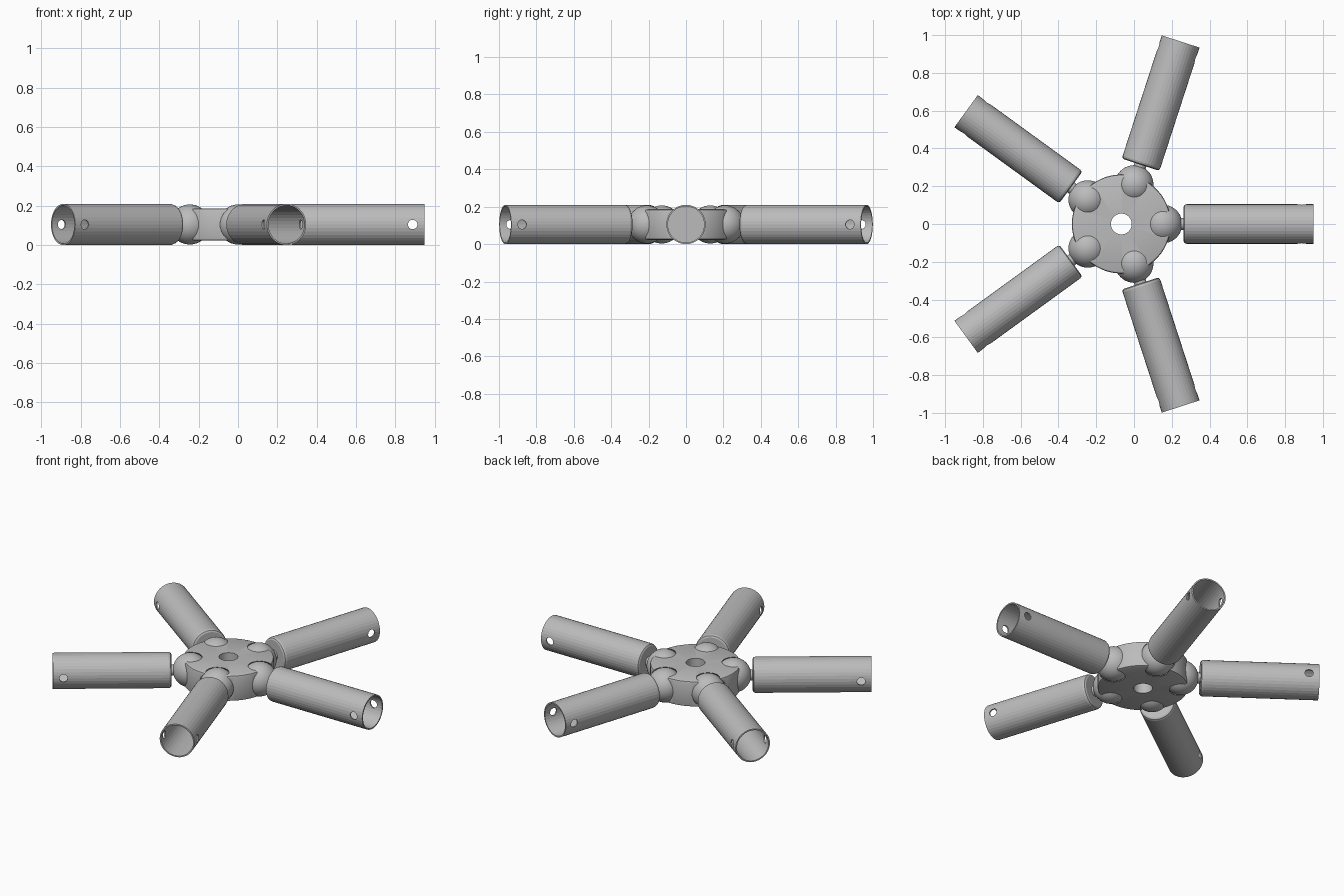
import bpy, math
from mathutils import Matrix, Vector

cube = bpy.data.objects.get("Cube")
if cube:
    bpy.data.objects.remove(cube, do_unlink=True)

grey = bpy.data.materials.new("plain grey")
grey.use_nodes = True
colour = (0.5, 0.5, 0.5, 1)
grey.diffuse_color = colour
grey.node_tree.nodes["Principled BSDF"].inputs["Base Color"].default_value = colour

CENTRE = Vector((-0.067, 0, 0.105))
ARMS = 5
BALL_DIST, BALL_R = 0.22, 0.102
TUBE_R, TUBE_START, TUBE_END = 0.105, 0.33, 1.016
HOLE_DIST = 0.955


def lathe(name, profile, sides):
    """Closed loop of (radius, height) points spun about z."""
    verts, faces = [], []
    n = len(profile)
    for i in range(sides):
        a = math.tau * i / sides
        verts += [(r * math.cos(a), r * math.sin(a), h) for r, h in profile]
    for i in range(sides):
        j = (i + 1) % sides
        for k in range(n):
            m = (k + 1) % n
            faces.append((i * n + k, j * n + k, j * n + m, i * n + m))
    mesh = bpy.data.meshes.new(name)
    mesh.from_pydata(verts, [], faces)
    obj = bpy.data.objects.new(name, mesh)
    bpy.context.collection.objects.link(obj)
    finish(obj)
    return obj


def finish(obj, angle=None):
    obj.data.materials.clear()
    obj.data.materials.append(grey)
    bpy.ops.object.select_all(action='DESELECT')
    obj.select_set(True)
    bpy.context.view_layer.objects.active = obj
    bpy.ops.object.mode_set(mode='EDIT')
    bpy.ops.mesh.select_all(action='SELECT')
    bpy.ops.mesh.remove_doubles(threshold=0.00001)
    bpy.ops.mesh.normals_make_consistent(inside=False)
    bpy.ops.object.mode_set(mode='OBJECT')
    if angle:
        bpy.ops.object.shade_smooth_by_angle(angle=math.radians(angle))


def ball(name, radius):
    bpy.ops.mesh.primitive_uv_sphere_add(segments=40, ring_count=20, radius=radius)
    obj = bpy.context.object
    obj.name = name
    finish(obj, 30)
    return obj


def rod(name, radius, length):
    bpy.ops.mesh.primitive_cylinder_add(vertices=24, radius=radius, depth=length)
    obj = bpy.context.object
    obj.name = name
    finish(obj, 30)
    return obj


def cut(obj, cutter):
    mod = obj.modifiers.new("cut", 'BOOLEAN')
    mod.operation = 'DIFFERENCE'
    mod.solver = 'EXACT'
    mod.object = cutter
    bpy.context.view_layer.update()
    bpy.context.view_layer.objects.active = obj
    bpy.ops.object.modifier_apply(modifier=mod.name)
    bpy.data.objects.remove(cutter, do_unlink=True)


# Hub: disc with softened rim and a central hole
HUB_R, HUB_H, HOLE_R, EDGE = 0.262, 0.082, 0.055, 0.012
hub = lathe("hub", [
    (HOLE_R, -HUB_H), (HUB_R - EDGE, -HUB_H), (HUB_R - 0.003, -HUB_H + 0.004),
    (HUB_R, -HUB_H + EDGE), (HUB_R, HUB_H - EDGE),
    (HUB_R - 0.003, HUB_H - 0.004), (HUB_R - EDGE, HUB_H), (HOLE_R, HUB_H)], 60)
hub.location = CENTRE

# Arm tube: hollow, open outer end, chamfered inner end
tube = lathe("arm_tube", [
    (0, TUBE_START), (0.092, TUBE_START), (0.101, TUBE_START + 0.005),
    (TUBE_R, TUBE_START + 0.016), (TUBE_R, TUBE_END), (0.097, TUBE_END),
    (0.097, TUBE_START + 0.04), (0, TUBE_START + 0.04)], 36)
drill = rod("drill", 0.024, 0.4)
drill.hide_render = True
drill.matrix_world = Matrix.Translation((0, 0, HOLE_DIST)) @ Matrix.Rotation(math.pi / 2, 4, 'X')
cut(tube, drill)

# Ball and neck share the arm axis
joint = ball("joint_ball", BALL_R)
neck = rod("neck", 0.032, TUBE_START - BALL_DIST + 0.02)

for i in range(ARMS):
    turn = Matrix.Translation(CENTRE) @ Matrix.Rotation(math.tau * i / ARMS, 4, 'Z')
    lie = turn @ Matrix.Rotation(math.pi / 2, 4, 'Y')
    # Ball socket in the hub
    socket = ball("socket_cutter", BALL_R + 0.004)
    socket.hide_render = True
    socket.matrix_world = turn @ Matrix.Translation((BALL_DIST, 0, 0))
    cut(hub, socket)
    # Place one copy of each arm part
    neck_mid = (BALL_DIST + TUBE_START + 0.02) / 2
    for part, dist in ((tube, 0), (joint, BALL_DIST), (neck, neck_mid)):
        copy = part.copy()
        copy.name = f"{part.name}_{i + 1}"
        bpy.context.collection.objects.link(copy)
        copy.matrix_world = lie @ Matrix.Translation((0, 0, dist))

for part in (tube, joint, neck):
    bpy.data.objects.remove(part, do_unlink=True)
finish(hub, 25)
